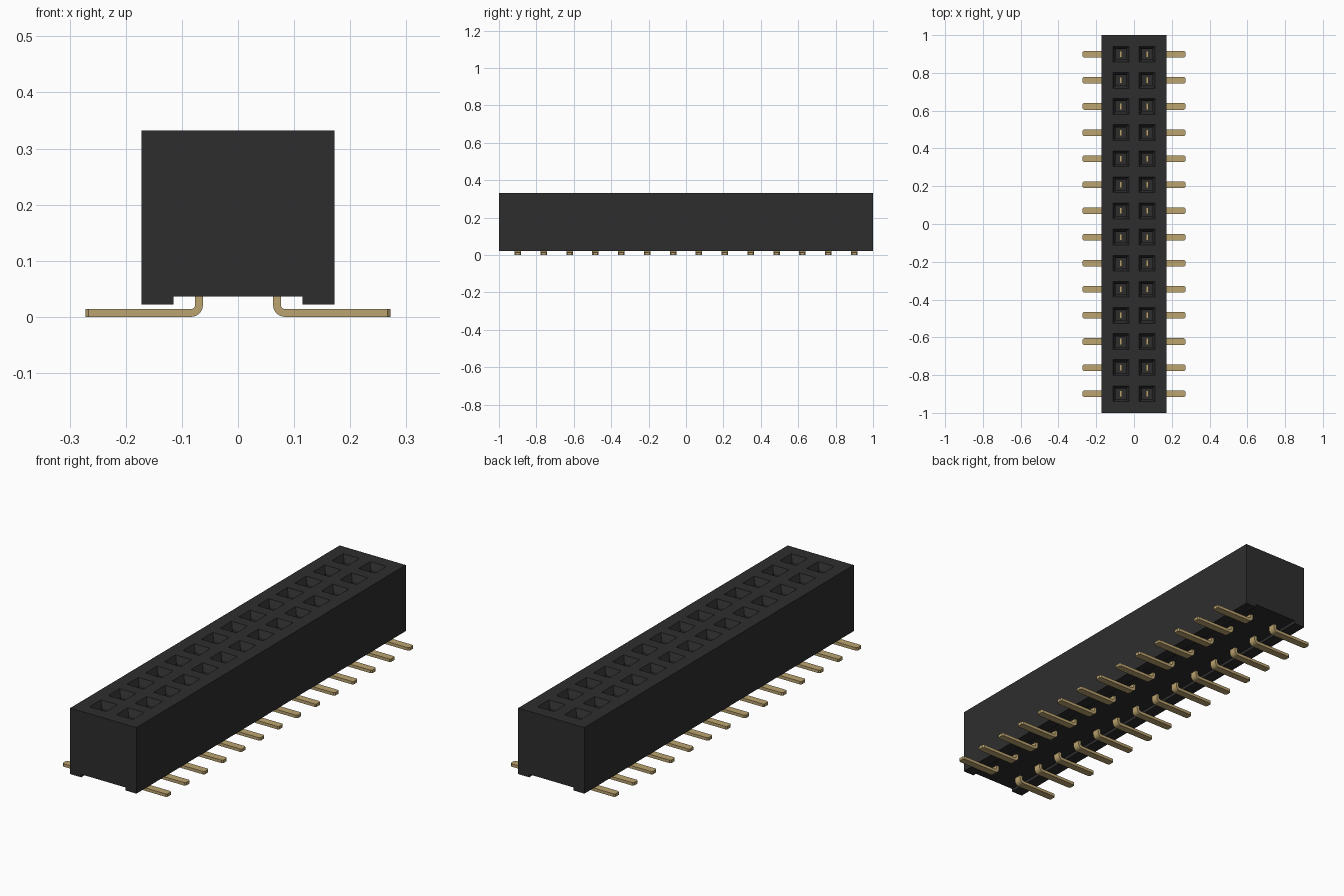
import bpy, bmesh, math

cube = bpy.data.objects.get("Cube")
if cube:
    bpy.data.objects.remove(cube)

COUNT, PITCH = 14, 0.1383
ROW_X = 0.0695
ROWS_Y = [(i - (COUNT - 1) / 2) * PITCH for i in range(COUNT)]


def material(name, color):
    m = bpy.data.materials.new(name)
    m.use_nodes = True
    m.diffuse_color = (*color, 1)
    bsdf = m.node_tree.nodes["Principled BSDF"]
    bsdf.inputs["Base Color"].default_value = (*color, 1)
    bsdf.inputs["Roughness"].default_value = 0.6
    return m


def add_object(name, mesh):
    ob = bpy.data.objects.new(name, mesh)
    bpy.context.collection.objects.link(ob)
    return ob


def to_mesh(name, bm, mat):
    bmesh.ops.recalc_face_normals(bm, faces=bm.faces)
    me = bpy.data.meshes.new(name)
    bm.to_mesh(me)
    bm.free()
    me.materials.append(mat)
    return me


def extrude_profile(bm, profile, y0, y1):
    """Extrude a closed xz outline along y."""
    face = bm.faces.new([bm.verts.new((x, y0, z)) for x, z in profile])
    new = bmesh.ops.extrude_face_region(bm, geom=[face])["geom"]
    verts = [v for v in new if isinstance(v, bmesh.types.BMVert)]
    bmesh.ops.translate(bm, verts=verts, vec=(0, y1 - y0, 0))


black = material("black plastic", (0.027, 0.027, 0.027))
gold = material("gold contact", (0.50, 0.37, 0.16))

# Housing: block with a shallow channel along its underside
bm = bmesh.new()
half = [(0.115, 0.036), (0.115, 0.022), (0.172, 0.022), (0.172, 0.332)]
extrude_profile(bm, half + [(-x, z) for x, z in reversed(half)], -1, 1)
housing = add_object("housing", to_mesh("housing", bm, black))

# Sockets: square shafts with a funnel-shaped mouth
bm = bmesh.new()
levels = [(0.028, 0.10), (0.028, 0.302), (0.042, 0.332), (0.042, 0.36)]
for cx in (-ROW_X, ROW_X):
    for cy in ROWS_Y:
        rings = [[bm.verts.new((cx + sx * h, cy + sy * h, z))
                  for sx, sy in ((-1, -1), (1, -1), (1, 1), (-1, 1))]
                 for h, z in levels]
        bm.faces.new(rings[0])
        bm.faces.new(rings[-1])
        for a, b in zip(rings, rings[1:]):
            for k in range(4):
                n = (k + 1) % 4
                bm.faces.new((a[k], a[n], b[n], b[k]))
cutter = add_object("socket_cutter", to_mesh("socket_cutter", bm, black))
cutter.hide_render = True
mod = housing.modifiers.new("sockets", "BOOLEAN")
mod.operation, mod.solver, mod.object = "DIFFERENCE", "EXACT", cutter
bpy.context.view_layer.objects.active = housing
housing.select_set(True)
bpy.ops.object.modifier_apply(modifier=mod.name)
bpy.data.objects.remove(cutter)

# Contact: upright blade bent into a flat foot pointing outwards
THICK, HALF_W, TIP, BLADE_TOP = 0.014, 0.0175, 0.272, 0.22
R_OUT, R_IN = 0.021, 0.007
inner_x = ROW_X - THICK / 2
bend_x = inner_x + R_OUT


def arc(r):
    return [(bend_x - r * math.cos(t), R_OUT - r * math.sin(t))
            for t in (k * math.pi / 12 for k in range(7))]


outline = ([(inner_x, BLADE_TOP)] + arc(R_OUT) + [(TIP, 0), (TIP, THICK)]
           + arc(R_IN)[::-1] + [(inner_x + THICK, BLADE_TOP)])
bm = bmesh.new()
extrude_profile(bm, outline, -HALF_W, HALF_W)
# Chamfer the corners of the foot's tip
tip_edges = [e for e in bm.edges
             if all(v.co.x > TIP - 1e-4 for v in e.verts)
             and abs(e.verts[0].co.z - e.verts[1].co.z) > 0.01]
bmesh.ops.bevel(bm, geom=tip_edges, offset=0.006, segments=1, affect="EDGES")
contact_mesh = to_mesh("contact", bm, gold)

for side, angle in (("left", 0), ("right", math.pi)):
    for i, y in enumerate(ROWS_Y):
        pin = add_object(f"contact_{side}_{i + 1}", contact_mesh)
        pin.location.y = y
        pin.rotation_euler.z = angle

# Smooth the bends while keeping the edges sharp
bpy.ops.object.select_all(action="DESELECT")
first = bpy.data.objects["contact_left_1"]
first.select_set(True)
bpy.context.view_layer.objects.active = first
bpy.ops.object.shade_smooth_by_angle(angle=math.radians(30))
